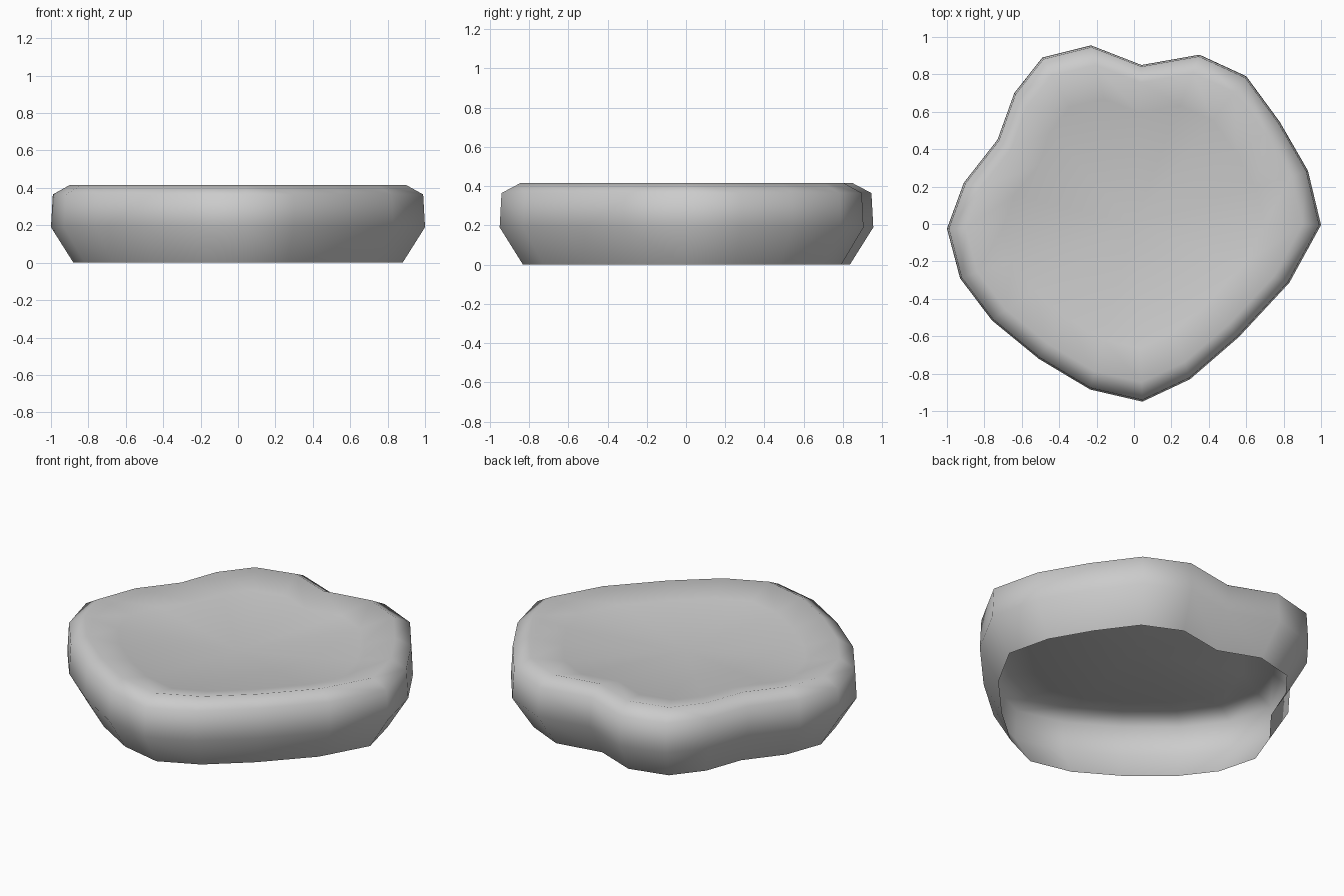
import bpy, bmesh

if "Cube" in bpy.data.objects:
    bpy.data.objects.remove(bpy.data.objects["Cube"])

# Outline of the stone seen from above
outline = [(-1, -.025), (-.91, .22), (-.73, .45), (-.64, .70), (-.49, .89),
           (-.23, .955), (.04, .85), (.35, .905), (.60, .79), (.78, .545),
           (.93, .285), (1, -.005), (.83, -.315), (.56, -.605), (.30, -.83),
           (.045, -.95), (-.235, -.885), (-.51, -.72), (-.76, -.515), (-.93, -.29)]

# Side profile: x scale, y scale, height, from open base to dished top
profile = [(.88, .875, 0), (1, 1, .19), (.99, .99, .365), (.9, .89, .415), (.70, .70, .37)]

bm = bmesh.new()
rings = [[bm.verts.new((x * sx, y * sy, z)) for x, y in outline] for sx, sy, z in profile]
n = len(outline)

# Walls and rim
for lower, upper in zip(rings, rings[1:]):
    for i in range(n):
        j = (i + 1) % n
        bm.faces.new((lower[i], lower[j], upper[j], upper[i]))

# Shallow centre of the top
centre = bm.verts.new((0, 0, .335))
for i in range(n):
    bm.faces.new((rings[-1][i], rings[-1][(i + 1) % n], centre))

# The outline runs clockwise, so turn the faces outward
bmesh.ops.reverse_faces(bm, faces=bm.faces)
for f in bm.faces:
    f.smooth = True

mesh = bpy.data.meshes.new("stone")
bm.to_mesh(mesh)
bm.free()
bpy.context.collection.objects.link(bpy.data.objects.new("stone", mesh))
